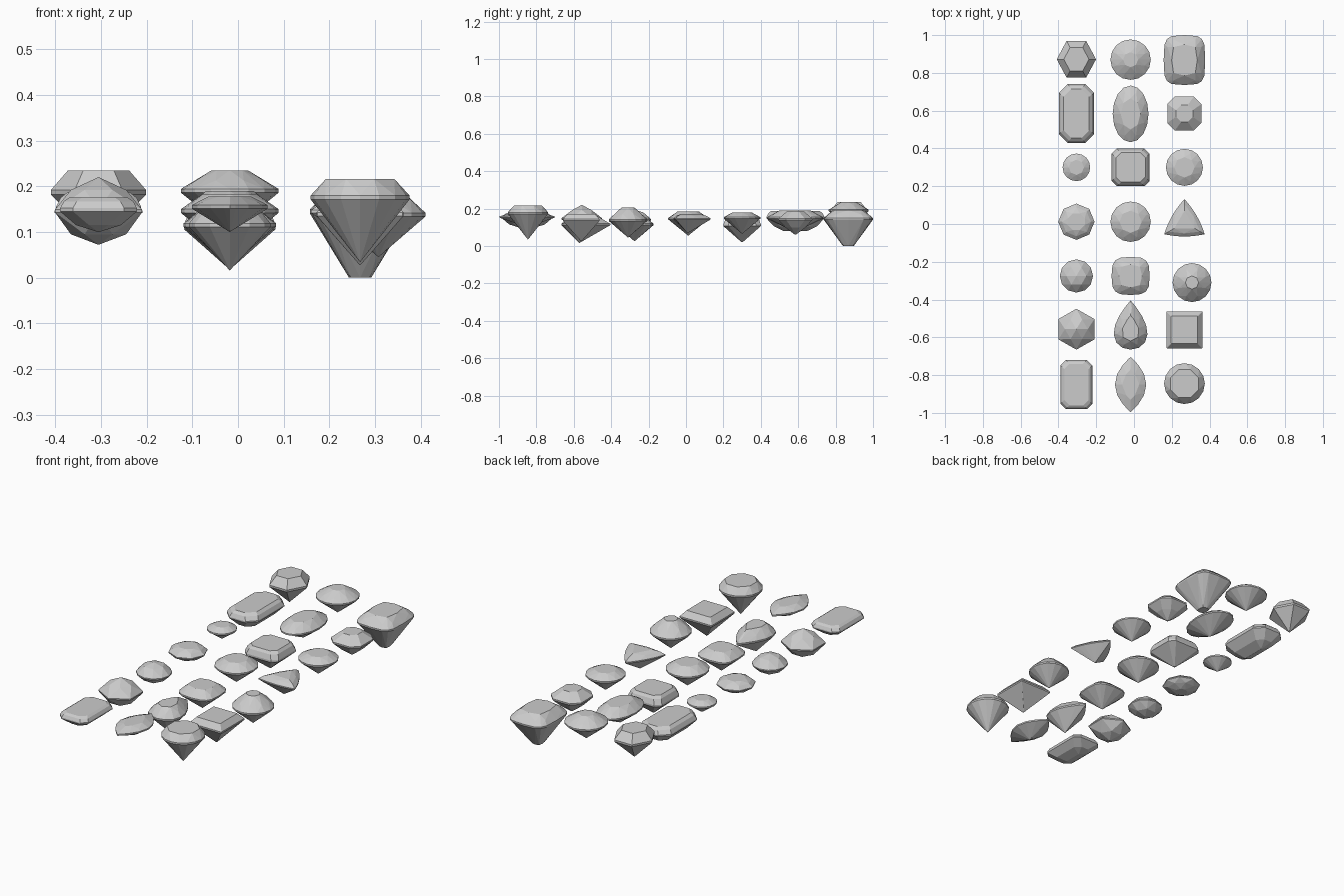
import bpy, bmesh
from math import sin, cos, pi, copysign

if "Cube" in bpy.data.objects:
    bpy.data.objects.remove(bpy.data.objects["Cube"])

# ---- outlines: each returns a function u (0..1) -> (x, y) around the girdle ----
def oval(a, b, start=0.0):
    return lambda u: (a * cos(2 * pi * (u + start)), b * sin(2 * pi * (u + start)))

def cushion(a, b, p=0.62):
    def f(u):
        c, s = cos(2 * pi * u), sin(2 * pi * u)
        return a * copysign(abs(c) ** p, c), b * copysign(abs(s) ** p, s)
    return f

def marquise(a, b):
    return lambda u: (a * sin(2 * pi * u) * abs(sin(2 * pi * u)), b * cos(2 * pi * u))

def pear(a, b, shift):
    return lambda u: (a * sin(2 * pi * u) * sin(pi * u), b * cos(2 * pi * u) + shift)

def trillion(r, bulge):
    def f(u):
        k, v = divmod((u % 1) * 3, 1)
        a0, a1 = pi / 2 + k * 2 * pi / 3, pi / 2 + (k + 1) * 2 * pi / 3
        m, w = (a0 + a1) / 2, bulge * 4 * v * (1 - v)
        return (r * (cos(a0) * (1 - v) + cos(a1) * v) + w * cos(m),
                r * (sin(a0) * (1 - v) + sin(a1) * v) + w * sin(m))
    return f

# ---- gem bodies: hull over stacked rings gives the flat facets ----
def hull(name, x, y, points):
    bm = bmesh.new()
    for p in points:
        bm.verts.new(p)
    res = bmesh.ops.convex_hull(bm, input=bm.verts[:])
    loose = {v for v in bm.verts if not v.link_faces}
    bmesh.ops.delete(bm, geom=list(loose), context='VERTS')
    bmesh.ops.dissolve_limit(bm, angle_limit=0.02, verts=bm.verts[:], edges=bm.edges[:])
    bmesh.ops.recalc_face_normals(bm, faces=bm.faces[:])
    me = bpy.data.meshes.new(name)
    bm.to_mesh(me)
    bm.free()
    ob = bpy.data.objects.new(name, me)
    ob.location = (x, y, 0)
    bpy.context.collection.objects.link(ob)

def gem(name, x, y, outline, rings):
    """rings: (sides, scale, z, phase in steps)"""
    pts = []
    for n, s, z, ph in rings:
        for i in range(n):
            px, py = outline((i + ph) / n)
            pts.append((px * s, py * s, z))
    hull(name, x, y, pts)

def brilliant(name, x, y, outline, top, girdle, tip, table=0.55, n=8, culet=0.0):
    """table, star ring, thin girdle, pavilion mains and culet"""
    mid = table + (1 - table) * 0.6
    gem(name, x, y, outline, [
        (n, table, top, 0),
        (n, mid, girdle + (top - girdle) * 0.5, 0.5),
        (2 * n, 1, girdle + 0.004, 0), (2 * n, 1, girdle - 0.004, 0),
        (n, culet, tip, 0)])

def step_cut(name, x, y, w, h, cut, levels):
    """levels: (inset, z) of a rectangle with cut corners"""
    pts = []
    for d, z in levels:
        a, b = max(w - d, 0.001), max(h - d, 0.001)
        c = min(cut, a * 0.6, b * 0.6)
        for sx in (-1, 1):
            for sy in (-1, 1):
                pts += [(sx * a, sy * (b - c), z), (sx * (a - c), sy * b, z)]
    hull(name, x, y, pts)

L, C, R = -0.305, -0.018, 0.267

# left column
gem("hexagon_gem", L, 0.872, oval(0.104, 0.112), [
    (6, 0.64, 0.235, 0), (6, 1, 0.192, 0), (6, 1, 0.182, 0), (1, 0, 0.078, 0)])
step_cut("long_emerald_cut", L, 0.585, 0.093, 0.155, 0.045, [
    (0.025, 0.187), (0.01, 0.175), (0, 0.155), (0, 0.148), (0.04, 0.105), (0.092, 0.08)])
brilliant("small_round_gem", L, 0.3, oval(0.073, 0.073), 0.178, 0.155, 0.1, 0.55)
gem("octagon_old_cut", L, 0.012, oval(0.096, 0.096), [
    (8, 0.5, 0.175, 0.5), (8, 0.8, 0.163, 0), (8, 1, 0.147, 0), (8, 1, 0.142, 0),
    (8, 0.75, 0.123, 0.5), (8, 0.35, 0.107, 0)])
gem("double_rose_cut", L, -0.275, oval(0.088, 0.088), [
    (1, 0, 0.193, 0), (6, 0.6, 0.18, 0), (12, 1, 0.144, 0), (12, 1, 0.138, 0),
    (6, 0.6, 0.105, 0), (1, 0, 0.09, 0)])
gem("hexagon_rose_cut", L, -0.557, oval(0.11, 0.108, 0.25), [
    (1, 0, 0.22, 0), (6, 0.55, 0.192, 0.5), (6, 1, 0.149, 0), (6, 1, 0.143, 0),
    (6, 0.55, 0.095, 0.5), (1, 0, 0.072, 0)])
step_cut("emerald_cut", L, -0.85, 0.084, 0.13, 0.028, [
    (0.02, 0.175), (0.008, 0.167), (0, 0.152), (0, 0.145), (0.035, 0.115), (0.083, 0.1)])

# centre column
brilliant("pointed_round_gem", C, 0.87, oval(0.107, 0.107), 0.235, 0.19, 0.1, 0.37)
brilliant("oval_gem", C, 0.583, oval(0.095, 0.15), 0.19, 0.15, 0.075, 0.55)
step_cut("square_emerald_cut", C, 0.3, 0.1, 0.1, 0.027, [
    (0.022, 0.155), (0.01, 0.142), (0, 0.116), (0, 0.106), (0.04, 0.07), (0.095, 0.022)])
brilliant("round_brilliant", C, 0.012, oval(0.107, 0.107), 0.183, 0.146, 0.055, 0.55)
brilliant("cushion_gem", C, -0.275, cushion(0.101, 0.101), 0.153, 0.115, 0.025, 0.6)
brilliant("pear_gem", C, -0.57, pear(0.116, 0.13, 0.035), 0.165, 0.115, 0.016, 0.52)
brilliant("marquise_gem", C, -0.85, marquise(0.083, 0.146), 0.178, 0.155, 0.1, 0.55)

# right column
brilliant("large_cushion_gem", R, 0.868, cushion(0.11, 0.132, 0.5), 0.192, 0.145, 0.0, 0.62,
          culet=0.22)
step_cut("stepped_octagon_cut", R, 0.585, 0.09, 0.09, 0.04, [
    (0.045, 0.185), (0, 0.147), (0, 0.139), (0.035, 0.1), (0.085, 0.062)])
brilliant("medium_round_gem", R, 0.3, oval(0.098, 0.098), 0.178, 0.15, 0.065, 0.55)
gem("trillion_gem", R, 0.008, trillion(0.124, 0.012), [
    (3, 0.5, 0.172, 0), (6, 0.78, 0.163, 0), (18, 1, 0.148, 0), (18, 1, 0.142, 0),
    (1, 0, 0.068, 0)])
brilliant("tall_crown_gem", 0.307, -0.31, oval(0.103, 0.103), 0.205, 0.138, 0.045, 0.34)
step_cut("square_gem", R, -0.56, 0.095, 0.098, 0.002, [
    (0.025, 0.172), (0, 0.143), (0, 0.135), (0.094, 0.028)])
gem("large_round_gem", R, -0.845, oval(0.108, 0.108), [
    (8, 0.75, 0.216, 0.5), (16, 1, 0.18, 0), (16, 1, 0.171, 0), (1, 0, 0.034, 0)])
